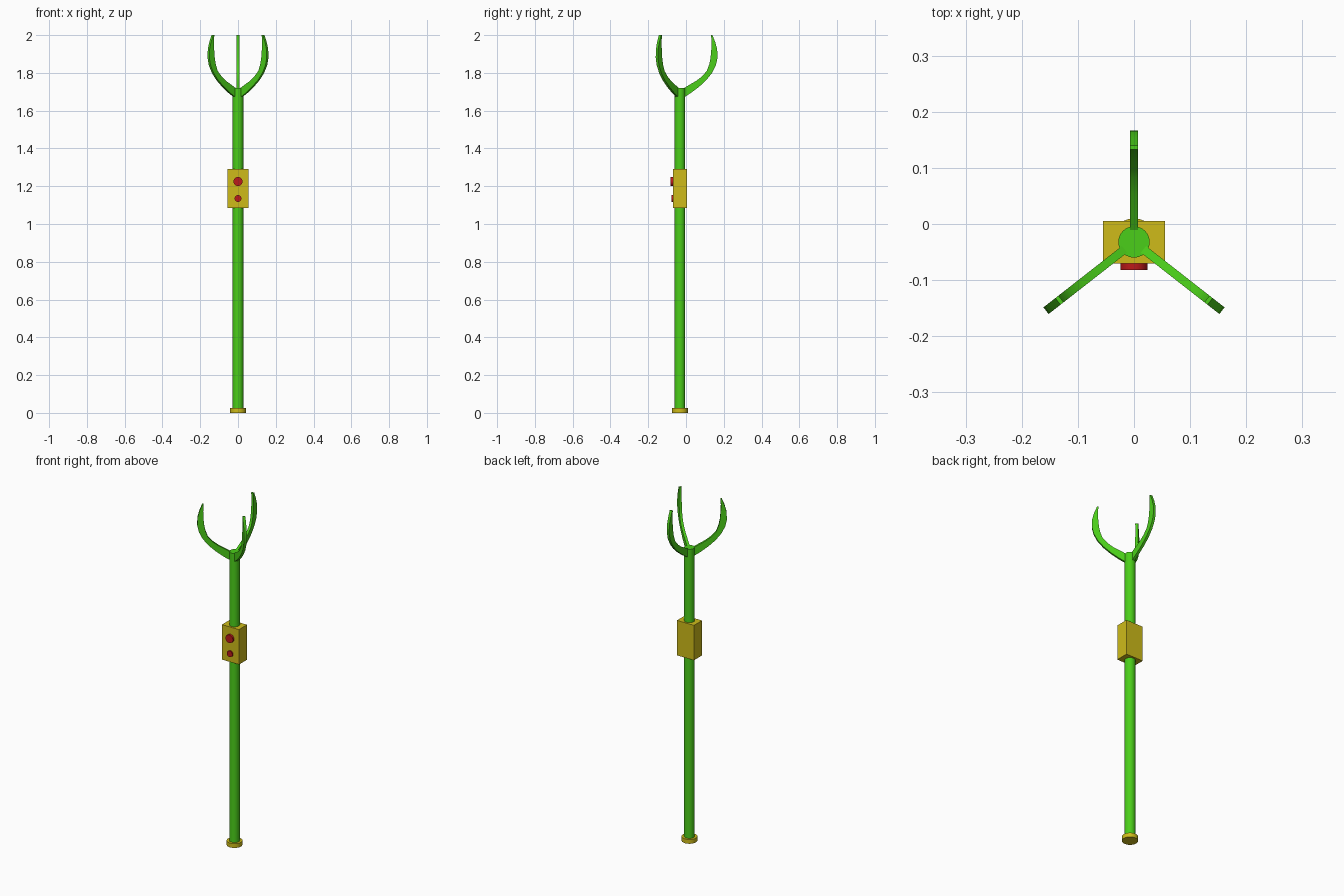
import bpy, bmesh
from math import radians, pi
from mathutils import Matrix

if "Cube" in bpy.data.objects:
    bpy.data.objects.remove(bpy.data.objects["Cube"])

AXIS_Y = -0.032  # pole axis


def material(name, color):
    m = bpy.data.materials.new(name)
    m.diffuse_color = color
    m.use_nodes = True
    m.node_tree.nodes["Principled BSDF"].inputs["Base Color"].default_value = m.diffuse_color
    return m


GREEN = material("green", (0.07, 0.62, 0.01, 1))
YELLOW = material("yellow", (0.62, 0.50, 0.01, 1))
RED = material("red", (0.50, 0.01, 0.01, 1))


def finish(name, bm, mat, smooth=30):
    bmesh.ops.recalc_face_normals(bm, faces=bm.faces)
    mesh = bpy.data.meshes.new(name)
    bm.to_mesh(mesh)
    bm.free()
    mesh.materials.append(mat)
    ob = bpy.data.objects.new(name, mesh)
    bpy.context.collection.objects.link(ob)
    bpy.ops.object.select_all(action='DESELECT')
    ob.select_set(True)
    bpy.context.view_layer.objects.active = ob
    bpy.ops.object.shade_smooth_by_angle(angle=radians(smooth))
    return ob


def cylinder(name, center, radius, depth, mat, rot_x=0.0):
    bm = bmesh.new()
    bmesh.ops.create_cone(bm, cap_ends=True, segments=24, radius1=radius, radius2=radius,
                          depth=depth,
                          matrix=Matrix.Translation(center) @ Matrix.Rotation(rot_x, 4, 'X'))
    return finish(name, bm, mat)


# Pole and foot cap
cylinder("pole", (0, AXIS_Y, 0.87), 0.028, 1.70, GREEN)
cylinder("foot_cap", (0, AXIS_Y, 0.0125), 0.042, 0.025, YELLOW)

# Control box with two round buttons on the front
bm = bmesh.new()
bmesh.ops.create_cube(bm, size=1, matrix=Matrix.Translation((0, -0.0325, 1.1875))
                      @ Matrix.Diagonal((0.11, 0.075, 0.205, 1)))
finish("control_box", bm, YELLOW)
cylinder("large_button", (0, -0.071, 1.225), 0.024, 0.022, RED, pi / 2)
cylinder("small_button", (0, -0.069, 1.135), 0.018, 0.018, RED, pi / 2)

# Curved prongs: matched (distance from axis, height) rails, from root to tip
OUTER = [(0.018, 1.668), (0.06, 1.695), (0.102, 1.727), (0.14, 1.762), (0.17, 1.80),
         (0.19, 1.84), (0.199, 1.88), (0.197, 1.925), (0.187, 1.963), (0.172, 2.0)]
INNER = [(0.018, 1.718), (0.05, 1.737), (0.085, 1.757), (0.115, 1.78), (0.142, 1.81),
         (0.155, 1.845), (0.162, 1.88), (0.166, 1.925), (0.167, 1.963), (0.165, 2.0)]
HALF = 0.0075


def prong(name, angle):
    bm = bmesh.new()
    rings = []
    for (ro, zo), (ri, zi) in zip(OUTER, INNER):
        rings.append([bm.verts.new(p) for p in
                      ((ro, -HALF, zo), (ro, HALF, zo), (ri, HALF, zi), (ri, -HALF, zi))])
    for a, b in zip(rings, rings[1:]):
        for i in range(4):
            j = (i + 1) % 4
            bm.faces.new((a[i], a[j], b[j], b[i]))
    bm.faces.new(rings[0])
    bm.faces.new(rings[-1])
    bm.transform(Matrix.Translation((0, AXIS_Y, 0))
                 @ Matrix.Rotation(radians(angle), 4, 'Z'))
    finish(name, bm, GREEN)


for name, angle in (("prong_back", 90), ("prong_right", -38), ("prong_left", 218)):
    prong(name, angle)
